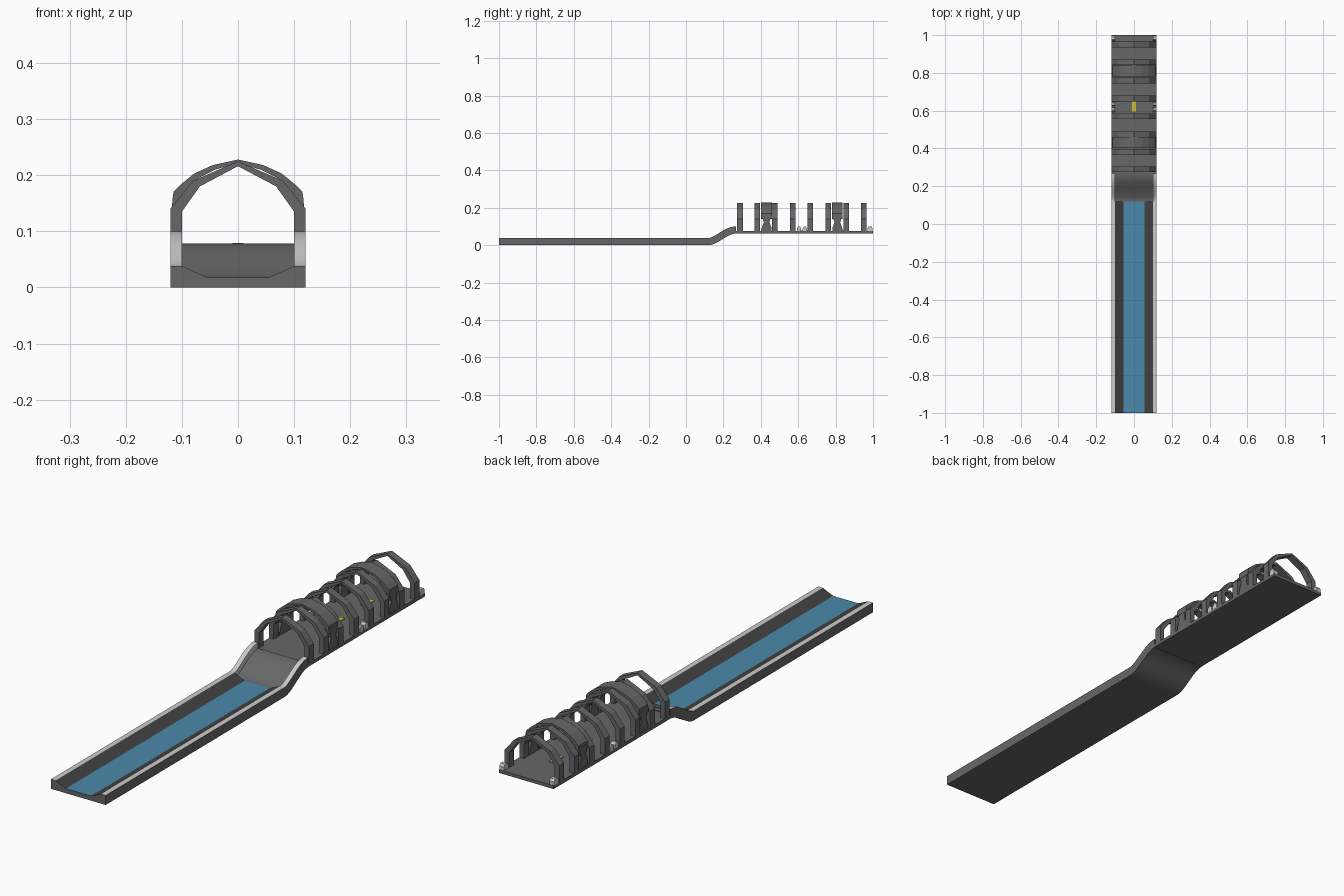
import bpy, bmesh, math
from mathutils import Vector

if "Cube" in bpy.data.objects:
    bpy.data.objects.remove(bpy.data.objects["Cube"])


def material(name, rgb):
    m = bpy.data.materials.new(name)
    m.diffuse_color = (*rgb, 1)
    m.use_nodes = True
    m.node_tree.nodes["Principled BSDF"].inputs["Base Color"].default_value = m.diffuse_color
    return m


GREY = material("mid grey", (0.135, 0.135, 0.135))
DARK = material("dark grey", (0.055, 0.055, 0.055))
LIGHT = material("light grey", (0.6, 0.6, 0.6))
BLUE = material("water blue", (0.07, 0.25, 0.40))
YELLOW = material("yellow", (0.65, 0.52, 0.04))


def sweep(name, rings, mats, side_mats=None, smooth=False):
    """Join equal closed rings of points into a capped solid; side_mats gives one material slot per edge."""
    bm = bmesh.new()
    vs = [[bm.verts.new(p) for p in ring] for ring in rings]
    n = len(vs[0])
    for a, b in zip(vs, vs[1:]):
        for i in range(n):
            j = (i + 1) % n
            f = bm.faces.new((a[i], a[j], b[j], b[i]))
            f.material_index = side_mats[i] if side_mats else 0
    bm.faces.new(vs[0][::-1])
    bm.faces.new(vs[-1])
    bmesh.ops.recalc_face_normals(bm, faces=bm.faces)
    me = bpy.data.meshes.new(name)
    bm.to_mesh(me)
    bm.free()
    for m in mats:
        me.materials.append(m)
    ob = bpy.data.objects.new(name, me)
    bpy.context.collection.objects.link(ob)
    if smooth:
        bpy.ops.object.select_all(action='DESELECT')
        ob.select_set(True)
        bpy.context.view_layer.objects.active = ob
        bpy.ops.object.shade_smooth_by_angle(angle=math.radians(30))
    return ob


def along_y(name, section, y0, y1, mats, side_mats=None):
    return sweep(name, [[(x, y, z) for x, z in section] for y in (y0, y1)], mats, side_mats)


def box(name, x0, x1, y0, y1, z0, z1, mat):
    return along_y(name, [(x0, z0), (x1, z0), (x1, z1), (x0, z1)], y0, y1, [mat])


def mirrored(half):
    """Open half profile ending on x = 0, continued on the other side."""
    return half + [(-x, z) for x, z in half[-2::-1]]


# Lower straight trough with blue floor and pale rims
trough = [(-.12, 0), (.12, 0), (.12, .038), (.10, .038), (.055, .018),
          (-.055, .018), (-.10, .038), (-.12, .038)]
along_y("lower_trough", trough, -1, .12, [GREY, DARK, LIGHT, BLUE],
        [0, 0, 2, 1, 3, 1, 2, 0])

# S-shaped ramp joining the two levels
channel = [(-.12, 0), (.12, 0), (.12, .038), (.10, .038), (.10, .0165),
           (-.10, .0165), (-.10, .038), (-.12, .038)]
rings = []
STEPS, Y0, Y1, RISE = 16, .12, .268, .062
for k in range(STEPS + 1):
    t = k / STEPS
    z = RISE * (3 * t * t - 2 * t ** 3)
    slope = RISE * 6 * t * (1 - t) / (Y1 - Y0)
    nrm = Vector((-slope, 1)).normalized()
    y = Y0 + (Y1 - Y0) * t
    rings.append([(x, y + h * nrm.x, z + h * nrm.y) for x, h in channel])
sweep("curved_ramp", rings, [GREY, LIGHT], [0, 0, 1, 1, 0, 1, 1, 0], smooth=True)

# Upper flat deck
box("upper_deck", -.12, .12, .268, 1, .063, .076, GREY)

# Peaked hoops over the deck
outer = mirrored([(.12, .07), (.12, .141), (.08, .190), (0, .225)])
inner = mirrored([(.10, .07), (.10, .135), (.068, .180), (0, .216)])
for i, y in enumerate((.289, .381, .474, .570, .664, .760, .856, .950)):
    along_y(f"hoop_{i + 1}", outer + inner[::-1], y - .015, y + .015, [GREY])

# Rounded wide bands with waisted side posts
band_out = mirrored([(.118, .143), (.115, .170), (.10, .185), (.078, .203), (.045, .218), (0, .228)])
band_in = mirrored([(.108, .140), (.104, .160), (.092, .175), (.070, .195), (.040, .210), (0, .222)])
post = [(-.027, .07), (.027, .07), (.027, .09), (.015, .122), (.027, .16),
        (-.027, .16), (-.015, .122), (-.027, .09)]
for i, y in enumerate((.431, .809)):
    along_y(f"roof_band_{i + 1}", band_out + band_in[::-1], y - .029, y + .029, [GREY])
    for side, s in (("left", -1), ("right", 1)):
        sweep(f"waisted_post_{side}_{i + 1}",
              [[(s * x, y + dy, z) for dy, z in post] for x in (.10, .117)], [GREY])

# Small pale chamfered stubs along the deck edges
for i, (a, b) in enumerate(((.593, .616), (.624, .647), (.970, .998))):
    for side, s in (("left", -1), ("right", 1)):
        stub = [(a, .074), (b, .074), (b, .090), (b - .007, .099), (a + .007, .099), (a, .090)]
        sweep(f"edge_stub_{side}_{i + 1}",
              [[(s * x, y, z) for y, z in stub] for x in (.10, .12)], [LIGHT])

# Yellow deck markings
for i, (a, b) in enumerate(((.596, .655), (.782, .842))):
    box(f"deck_marking_{i + 1}", -.01, .01, a, b, .075, .079, YELLOW)
